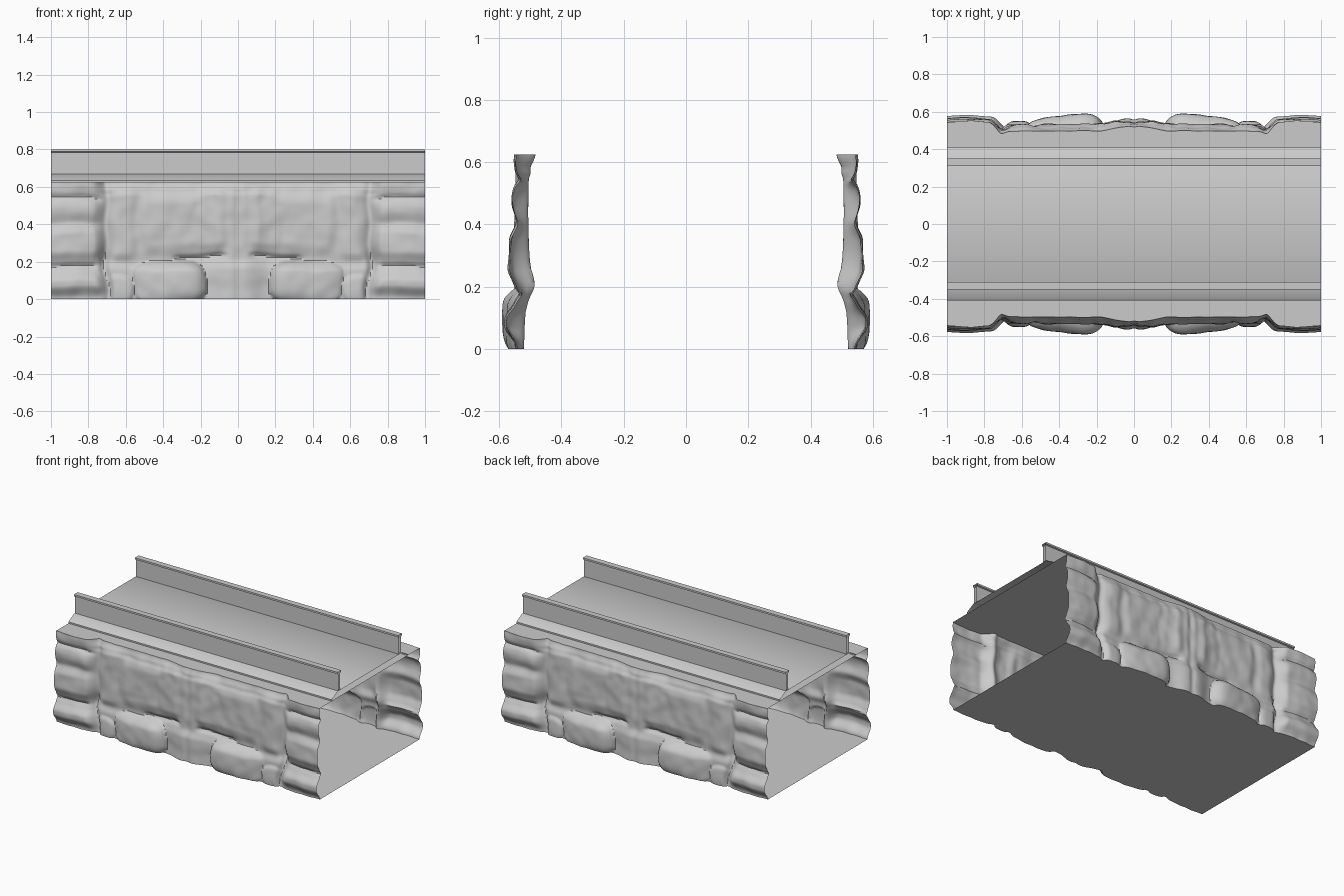
import bpy, bmesh, math
from mathutils import Vector, noise

if "Cube" in bpy.data.objects:
    bpy.data.objects.remove(bpy.data.objects["Cube"])


def ease(t):
    t = max(0.0, min(1.0, t))
    return t * t * (3 - 2 * t)


def stone(x, z, x0, x1, z0, z1, soft=0.04):
    """Soft-edged block: 1 inside the rectangle, easing to 0 at its border."""
    return (ease((x - x0) / soft) * ease((x1 - x) / soft)
            * ease((z - z0) / soft) * ease((z1 - z) / soft))


def boulder(x, z, cx, cz, rx, rz):
    """Rounded pillow shape, 1 in the middle and 0 outside."""
    r = abs((x - cx) / rx) ** 3.2 + abs((z - cz) / rz) ** 3.2
    return math.sqrt(max(0.0, 1 - r))


def groove(t, centre, width):
    return math.exp(-((t - centre) / width) ** 2)


# Outward distance of the carved rock face for x in 0..1
def rock_depth(x0, z0):
    fade = min(1, x0 * 8) * min(1, (1 - x0) * 8)
    wob = noise.noise(Vector((x0 * 5, z0 * 5, 3.1)))
    x = x0 + fade * (0.018 * wob + 0.008 * math.sin(z0 * 26))
    z = z0 + 0.016 * noise.noise(Vector((x0 * 6, z0 * 4, 7.7)))
    d = 0.517
    # end pillar made of stacked, bulging blocks
    pillar = ease((x - 0.70) / 0.08)
    d += (0.018 + 0.012 * groove(x, 0.9, 0.12)) * pillar
    for a, b, h in ((0.54, 0.70, 0.012), (0.40, 0.55, 0.016),
                    (0.19, 0.42, 0.022), (0.0, 0.16, 0.034)):
        d += h * stone(x, z, 0.70, 1.3, a, b, 0.07)
    d -= 0.014 * pillar * groove(z, 0.175, 0.014)
    d -= 0.010 * pillar * groove(z, 0.54, 0.012)
    # crack beside the pillar, deepest near the base course
    d -= (0.012 + 0.02 * groove(z, 0.18, 0.06)) * groove(x, 0.70, 0.022)
    # middle column and the panel slabs
    d += 0.03 * (1 - ease((x - 0.02) / 0.16)) - 0.006 * groove(x, 0, 0.02)
    d += 0.020 * stone(x, z, 0.05, 0.25, 0.23, 0.62, 0.07)
    d += 0.016 * stone(x, z, 0.18, 0.56, 0.23, 0.59, 0.08)
    d += 0.014 * stone(x, z, 0.52, 0.70, 0.18, 0.62, 0.07)
    d -= 0.018 * groove(z, 0.222, 0.014) * stone(x, z, 0.04, 0.36, 0, 1, 0.06)
    d -= 0.006 * groove(z, 0.57, 0.012) * (1 - pillar)
    # base course, foot boulder and small corner stone
    d += 0.016 * (1 - ease((z - 0.15) / 0.06)) * (1 - pillar)
    d += (0.064 - 0.1 * max(0, x - 0.22)) * boulder(x, z, 0.365, 0.09, 0.195, 0.12)
    d += 0.018 * boulder(x, z, 0.625, 0.05, 0.065, 0.075)
    # rim leaning inward and fine weathering
    d -= 0.02 * ease((z0 - 0.565) / 0.06) * (1 - 0.6 * pillar)
    d += 0.006 * wob + 0.005 * noise.noise(Vector((x0 * 14, z0 * 14, 1.3)))
    return d


def make_object(name, bm, mirror):
    bmesh.ops.remove_doubles(bm, verts=bm.verts, dist=1e-5)
    bmesh.ops.recalc_face_normals(bm, faces=bm.faces)
    me = bpy.data.meshes.new(name)
    bm.to_mesh(me)
    bm.free()
    ob = bpy.data.objects.new(name, me)
    bpy.context.collection.objects.link(ob)
    if mirror:
        mod = ob.modifiers.new("Mirror", 'MIRROR')
        mod.use_axis = mirror
    bpy.ops.object.select_all(action='DESELECT')
    ob.select_set(True)
    bpy.context.view_layer.objects.active = ob
    bpy.ops.object.shade_smooth_by_angle(angle=math.radians(40))
    return ob


def fill_rows(bm, rows):
    for a, b in zip(rows, rows[1:]):
        for i in range(len(a) - 1):
            bm.faces.new((a[i], a[i + 1], b[i + 1], b[i]))


NX, NZ, TOP = 110, 70, 0.625
xs = [i / NX for i in range(NX + 1)]

# Rock wall, one quarter mirrored to all four
bm = bmesh.new()
fill_rows(bm, [[bm.verts.new((x, -rock_depth(x, TOP * j / NZ), TOP * j / NZ)) for x in xs]
               for j in range(NZ + 1)])
make_object("rock_wall", bm, (True, True, False))

# Floor and top ledge follow the wall's outline
for name, z, inner in (("floor", 0, 0), ("top_ledge", TOP, -0.41)):
    bm = bmesh.new()
    fill_rows(bm, [[bm.verts.new((x, -rock_depth(x, z), z)) for x in xs],
                   [bm.verts.new((x, inner, z)) for x in xs]])
    make_object(name, bm, (True, True, False))


# Open-ended profiles swept along the full length
def sweep(name, profile, mirror=None):
    bm = bmesh.new()
    loop = profile + profile[:1]
    fill_rows(bm, [[bm.verts.new((x, y, z)) for y, z in loop] for x in (-1, 1)])
    return make_object(name, bm, mirror)


sweep("deck_slab", [(-0.41, 0.625), (0.41, 0.625), (0.41, 0.635), (0.35, 0.668),
                    (-0.35, 0.668), (-0.41, 0.635)])
sweep("side_rail", [(-0.34, 0.668), (-0.34, 0.785), (-0.35, 0.788), (-0.35, 0.80),
                    (-0.31, 0.80), (-0.31, 0.788), (-0.32, 0.785), (-0.32, 0.668)],
      (False, True, False))
